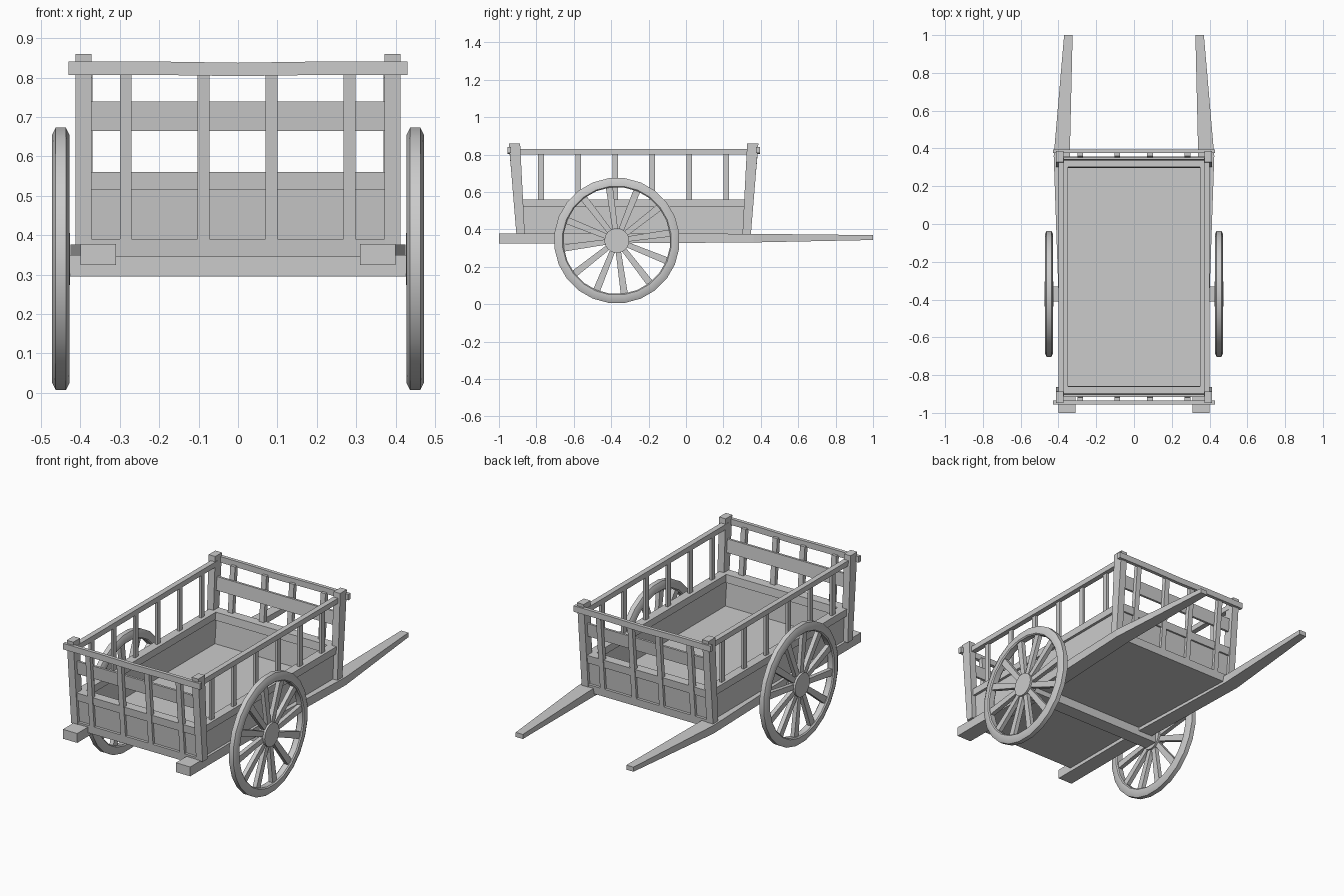
import bpy, bmesh, math
from mathutils import Matrix

if "Cube" in bpy.data.objects:
    bpy.data.objects.remove(bpy.data.objects["Cube"])

MID = -0.28  # y centre of the cart body


def finish(name, bm, smooth=False):
    bmesh.ops.recalc_face_normals(bm, faces=bm.faces)
    me = bpy.data.meshes.new(name)
    bm.to_mesh(me)
    bm.free()
    ob = bpy.data.objects.new(name, me)
    bpy.context.collection.objects.link(ob)
    if smooth:
        bpy.ops.object.select_all(action='DESELECT')
        ob.select_set(True)
        bpy.context.view_layer.objects.active = ob
        bpy.ops.object.shade_smooth_by_angle(angle=math.radians(35))
    return ob


def loft(name, rings):
    """Solid through a list of equal-length point rings, capped at both ends."""
    bm = bmesh.new()
    vs = [[bm.verts.new(p) for p in r] for r in rings]
    n = len(vs[0])
    for a, b in zip(vs, vs[1:]):
        for i in range(n):
            j = (i + 1) % n
            bm.faces.new((a[i], a[j], b[j], b[i]))
    bm.faces.new(vs[0])
    bm.faces.new(vs[-1])
    return finish(name, bm)


def rect_z(x0, x1, y0, y1, z):
    return [(x0, y0, z), (x1, y0, z), (x1, y1, z), (x0, y1, z)]


def rect_y(x0, x1, y, z0, z1):
    return [(x0, y, z0), (x1, y, z0), (x1, y, z1), (x0, y, z1)]


def box(name, x0, x1, y0, y1, z0, z1):
    return loft(name, [rect_z(x0, x1, y0, y1, z0), rect_z(x0, x1, y0, y1, z1)])


def end_part(name, x0, x1, d0, d1, z0, z1, side):
    """Block leaning with the end wall; d is depth outward from the leaning plane."""
    rings = []
    for z in (z0, z1):
        c = 0.595 + (z - 0.38) * 0.09
        ya, yb = MID + side * (c + d0), MID + side * (c + d1)
        rings.append(rect_z(x0, x1, ya, yb, z))
    return loft(name, rings)


# floor and axle
box("floor", -0.36, 0.36, -0.87, 0.31, 0.345, 0.38)
box("axle", -0.44, 0.44, -0.41, -0.33, 0.295, 0.35)

for s in (-1, 1):
    def sx(a, b):
        return (a, b) if s > 0 else (-b, -a)

    # long beam with tapering pulling shaft
    loft("shaft", [rect_y(*sx(0.31, 0.40), -1.0, 0.325, 0.378),
                   rect_y(*sx(0.31, 0.40), -0.37, 0.325, 0.378),
                   rect_y(*sx(0.34, 0.425), 0.36, 0.33, 0.376),
                   rect_y(*sx(0.325, 0.37), 1.0, 0.343, 0.369)])
    # side boards, rails and slats
    a, b = sx(0.355, 0.385)
    loft("side_panel", [rect_z(a, b, -0.87, 0.31, 0.375), rect_z(a, b, -0.885, 0.325, 0.53)])
    box("side_ledge", *sx(0.35, 0.40), -0.885, 0.325, 0.52, 0.56)
    box("side_top_rail", *sx(0.37, 0.40), -0.91, 0.35, 0.80, 0.83)
    for i in range(6):
        y = -0.775 + i * 0.198
        box("side_slat", *sx(0.37, 0.385), y - 0.015, y + 0.015, 0.55, 0.805)
    # corner posts, wider at the top
    for e in (-1, 1):
        rings = []
        for z, d0, d1 in ((0.375, 0.582, 0.627), (0.86, 0.607, 0.667)):
            rings.append(rect_z(*sx(0.372, 0.413), MID + e * d0, MID + e * d1, z))
        loft("corner_post", rings)

# end walls
for e in (-1, 1):
    end_part("end_panel", -0.375, 0.375, -0.015, 0.015, 0.345, 0.53, e)
    end_part("end_sill", -0.375, 0.375, 0.0, 0.03, 0.345, 0.39, e)
    end_part("end_ledge", -0.375, 0.375, -0.03, 0.025, 0.515, 0.56, e)
    end_part("end_middle_board", -0.375, 0.375, -0.005, 0.008, 0.665, 0.74, e)
    for x in (-0.285, -0.088, 0.085, 0.283):
        end_part("end_slat", x - 0.015, x + 0.015, 0.005, 0.03, 0.385, 0.815, e)
    # top rail with a slight sag
    rings = []
    for x, dz in ((-0.43, 0), (-0.2, 0), (0, -0.003), (0.2, 0), (0.43, 0)):
        y0, y1 = MID + e * 0.655, MID + e * 0.675
        rings.append([(x, y0, 0.807 + dz), (x, y1, 0.807 + dz),
                      (x, y1, 0.841 + dz), (x, y0, 0.841 + dz)])
    loft("end_top_rail", rings)

# wheels
WY, WZ, SEG, SPOKES = -0.37, 0.34, 24, 12
RIM = [(-0.016, 0.286), (-0.022, 0.292), (-0.022, 0.318), (-0.013, 0.336),
       (0.013, 0.336), (0.022, 0.318), (0.022, 0.292), (0.016, 0.286)]
for s in (-1, 1):
    place = Matrix.Translation((s * 0.45, WY, WZ))
    bm = bmesh.new()
    loops = []
    for k in range(SEG):
        t = 2 * math.pi * (k + 0.5) / SEG
        loops.append([bm.verts.new((x, r * math.cos(t), r * math.sin(t))) for x, r in RIM])
    for k in range(SEG):
        p, q = loops[k], loops[(k + 1) % SEG]
        for i in range(len(RIM)):
            j = (i + 1) % len(RIM)
            bm.faces.new((p[i], p[j], q[j], q[i]))
    finish("wheel_rim", bm, True).matrix_world = place

    bm = bmesh.new()
    bmesh.ops.create_cone(bm, cap_ends=True, segments=SEG, radius1=0.066, radius2=0.066,
                          depth=0.046, matrix=Matrix.Rotation(math.pi / 2, 4, 'Y'))
    finish("wheel_hub", bm, True).matrix_world = place

    for k in range(SPOKES):
        t = 2 * math.pi * k / SPOKES + math.radians(8)
        ob = loft("spoke", [rect_z(-0.012, 0.012, -0.014, 0.014, 0.05),
                            rect_z(-0.012, 0.012, -0.019, 0.019, 0.295)])
        ob.matrix_world = place @ Matrix.Rotation(t, 4, 'X')
